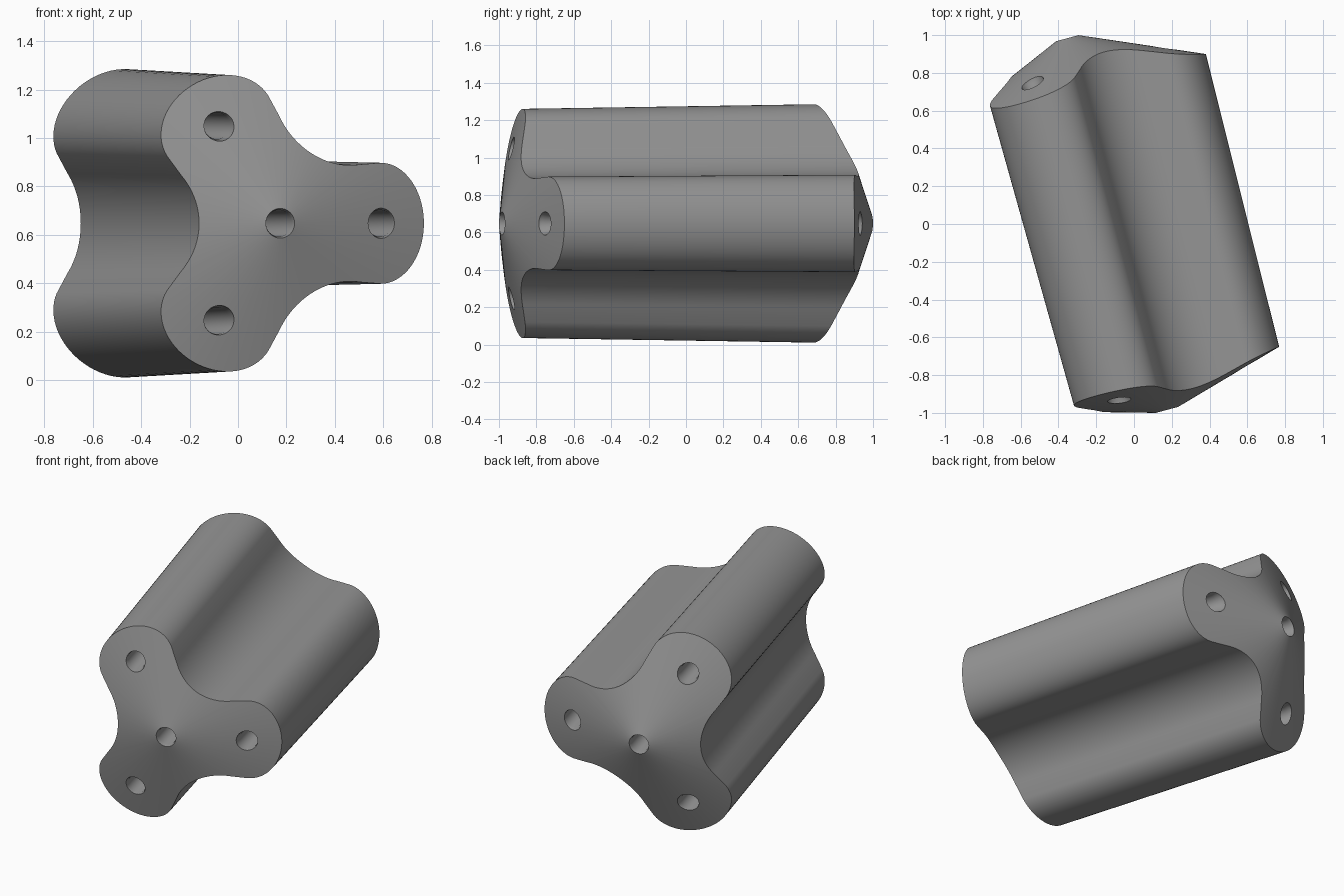
import bpy, bmesh, math
from mathutils import Vector, Matrix

cube = bpy.data.objects.get("Cube")
if cube:
    bpy.data.objects.remove(cube)

TILT = math.radians(15)
LOBE, TIP, HALF = 0.465, 0.195, 0.25      # lobe centre distance, radial and side half-axes
VALLEY, VALLEY_R = 0.65, 0.323            # valley arc centre distance and radius
FLARE = 1.04                              # back section is slightly larger
FRONT, FRONT_SLOPE = 1.013, 0.2825        # cone apex and slope of each end
BACK, BACK_SLOPE = 1.068, 0.433

# Local z is the long axis, pointing out of the front end
along = Vector((math.sin(TILT), -math.cos(TILT), 0))
across = Vector((math.cos(TILT), math.sin(TILT), 0))
frame = Matrix((across, (0, 0, 1), along)).transposed().to_4x4()
frame.translation = across * -0.086 + Vector((0, 0, 0.648))


def front_z(r):
    return FRONT - FRONT_SLOPE * r


def back_z(r):
    return -BACK + BACK_SLOPE * r


def lobe_profile():
    """Rounded lobe followed by the concave valley, repeated three times."""
    points = []
    centre = Vector((VALLEY, 0))
    for k in range(3):
        turn = Matrix.Rotation(k * math.tau / 3, 2)
        for i in range(33):
            a = math.radians(-90 + 180 * i / 32)
            points.append(turn @ Vector((LOBE + TIP * math.cos(a), HALF * math.sin(a))))
        middle = Matrix.Rotation(math.pi / 3, 2) @ centre
        for i in range(25):
            a = math.radians(240 + 38 - 76 * i / 24)
            points.append(turn @ (middle + VALLEY_R * Vector((math.cos(a), math.sin(a)))))
    return points


def mesh_object(name, bm):
    bmesh.ops.recalc_face_normals(bm, faces=bm.faces)
    mesh = bpy.data.meshes.new(name)
    bm.to_mesh(mesh)
    bm.free()
    obj = bpy.data.objects.new(name, mesh)
    obj.matrix_world = frame
    bpy.context.collection.objects.link(obj)
    return obj


def bridge(bm, a, b):
    for i in range(len(a)):
        j = (i + 1) % len(a)
        bm.faces.new((a[i], a[j], b[j], b[i]))


# Three-lobed body with a conical cap at each end
bm = bmesh.new()
front, back = [], []
for p in lobe_profile():
    q = p * FLARE
    front.append(bm.verts.new((p.x, p.y, front_z(p.length))))
    back.append(bm.verts.new((q.x, q.y, back_z(q.length))))
bridge(bm, back, front)
for ring, z in ((front, FRONT), (back, -BACK)):
    apex = bm.verts.new((0, 0, z))
    for i in range(len(ring)):
        bm.faces.new((ring[i - 1], ring[i], apex))
body = mesh_object("three_lobed_body", bm)

# Through holes with slightly flared mouths: one central, one in each lobe
bm = bmesh.new()
for k in range(4):
    d = LOBE if k < 3 else 0
    x, y = d * math.cos(k * math.tau / 3), d * math.sin(k * math.tau / 3)
    zf, zb = front_z(max(d, 0.04)), back_z(max(d * FLARE, 0.04))
    stations = ((zb - 0.1, 0.064, FLARE), (zb, 0.064, FLARE), (zb + 0.03, 0.055, FLARE),
                (zf - 0.03, 0.055, 1), (zf, 0.063, 1), (zf + 0.1, 0.063, 1))
    rings = []
    for z, r, s in stations:
        rings.append([bm.verts.new((x * s + r * math.cos(a), y * s + r * math.sin(a), z))
                      for a in (math.tau * i / 32 for i in range(32))])
    for a, b in zip(rings, rings[1:]):
        bridge(bm, a, b)
    bm.faces.new(rings[0])
    bm.faces.new(rings[-1])
cutter = mesh_object("hole_cutter", bm)
cutter.hide_render = True

grey = bpy.data.materials.new("mid_grey")
grey.use_nodes = True
grey.diffuse_color = (0.3, 0.3, 0.3, 1)
grey.node_tree.nodes["Principled BSDF"].inputs["Base Color"].default_value = (0.3, 0.3, 0.3, 1)
body.data.materials.append(grey)
cutter.data.materials.append(grey)

# Cut the holes, then drop the cutter
bpy.ops.object.select_all(action='DESELECT')
body.select_set(True)
bpy.context.view_layer.objects.active = body
cut = body.modifiers.new("holes", 'BOOLEAN')
cut.operation = 'DIFFERENCE'
cut.solver = 'EXACT'
cut.object = cutter
bpy.ops.object.modifier_apply(modifier=cut.name)
bpy.data.objects.remove(cutter)
bpy.ops.object.shade_smooth_by_angle(angle=math.radians(30))
